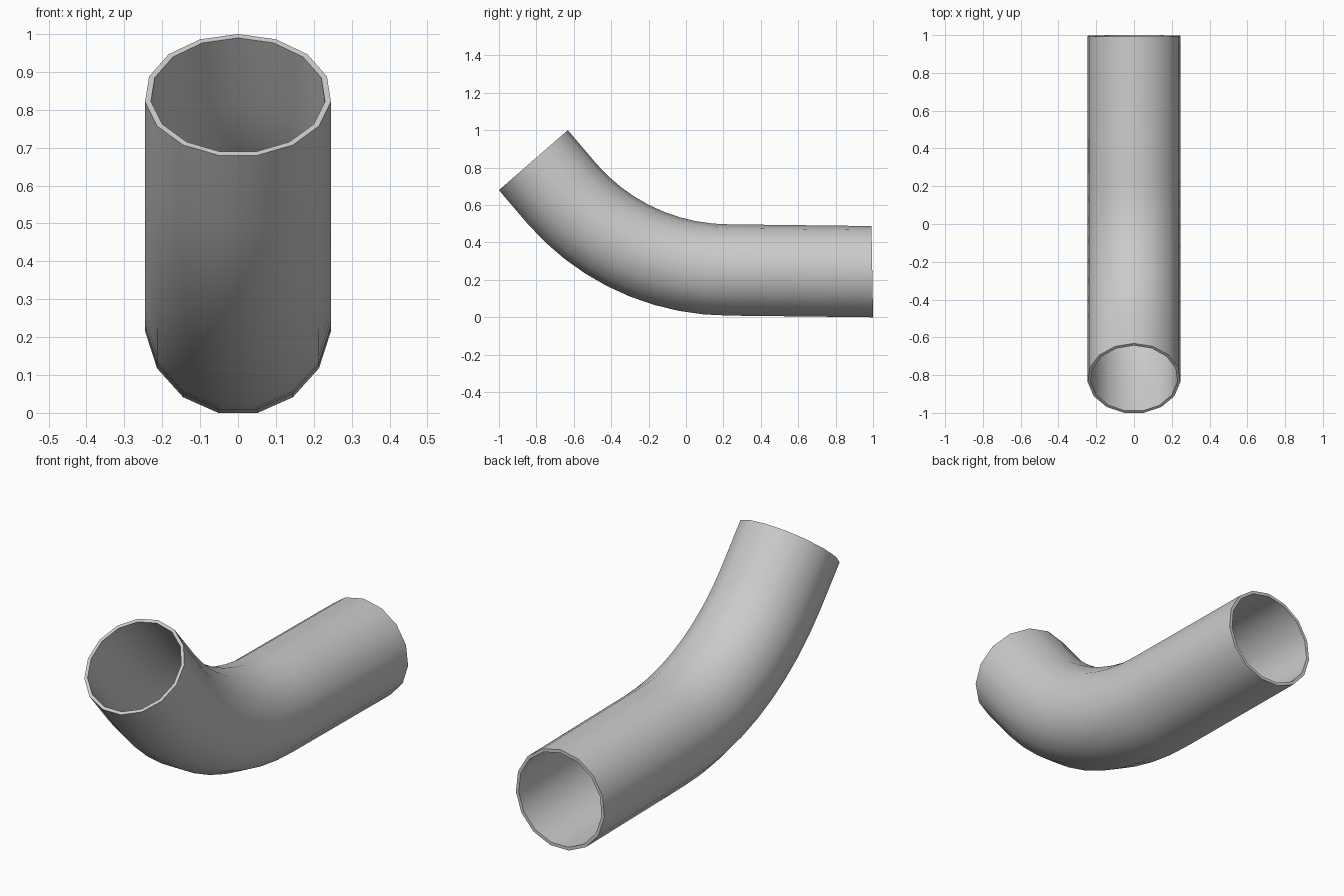
import bpy, bmesh
from math import sin, cos, radians

if "Cube" in bpy.data.objects:
    bpy.data.objects.remove(bpy.data.objects["Cube"])

SIDES, OUTER, INNER = 15, 0.2467, 0.231

# Centre line stations: (y, z, upward tilt in degrees)
BEND_Y, BEND_Z, BEND_R, BEND_ANGLE, STEPS = 0.23, 1.435, 1.185, 49.0, 9
path = [(0.996, 0.241, -1.0)]
for i in range(STEPS + 1):
    a = BEND_ANGLE * i / STEPS
    path.append((BEND_Y - BEND_R * sin(radians(a)),
                 BEND_Z - BEND_R * cos(radians(a)), a))
path.append((-0.818, 0.838, 49.0))


def ring(bm, station, radius):
    y, z, tilt = station
    t = radians(tilt)
    verts = []
    for k in range(SIDES):
        a = radians(90 + 360 * k / SIDES)
        up = radius * sin(a)
        verts.append(bm.verts.new((radius * cos(a), y + up * sin(t), z + up * cos(t))))
    return verts


def bridge(bm, a, b):
    for k in range(SIDES):
        n = (k + 1) % SIDES
        bm.faces.new((a[k], a[n], b[n], b[k]))


# Bent pipe: outer wall, then inner wall back, closed by the two flat rims
bm = bmesh.new()
rings = [ring(bm, s, OUTER) for s in path] + [ring(bm, s, INNER) for s in reversed(path)]
for i in range(len(rings)):
    bridge(bm, rings[i], rings[(i + 1) % len(rings)])
bmesh.ops.recalc_face_normals(bm, faces=bm.faces)
mesh = bpy.data.meshes.new("bent_pipe")
bm.to_mesh(mesh)
bm.free()

pipe = bpy.data.objects.new("bent_pipe", mesh)
bpy.context.collection.objects.link(pipe)
bpy.context.view_layer.objects.active = pipe
pipe.select_set(True)
bpy.ops.object.shade_smooth_by_angle(angle=radians(40))
